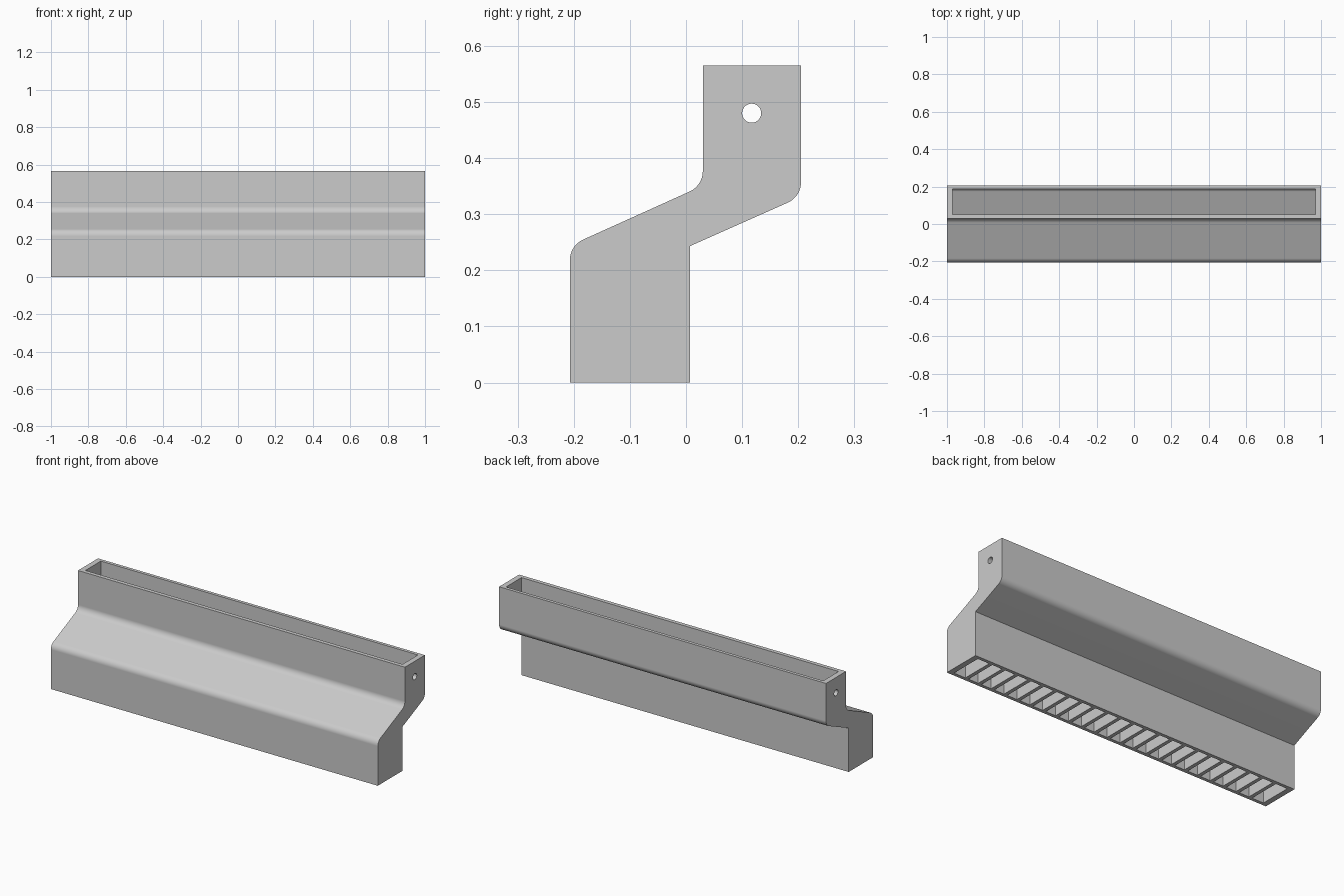
import bpy, bmesh, math
from mathutils import Vector

cube = bpy.data.objects.get("Cube")
if cube:
    bpy.data.objects.remove(cube, do_unlink=True)

grey = bpy.data.materials.new("light grey")
grey.use_nodes = True
colour = (0.6, 0.6, 0.6, 1)
grey.diffuse_color = colour
grey.node_tree.nodes["Principled BSDF"].inputs["Base Color"].default_value = colour


def rounded(points, steps=8):
    """Turn (y, z, radius) corners into an outline with filleted corners."""
    out = []
    for i, (y, z, r) in enumerate(points):
        p = Vector((y, z))
        if not r:
            out.append(p)
            continue
        a = (Vector(points[i - 1][:2]) - p).normalized()
        b = (Vector(points[(i + 1) % len(points)][:2]) - p).normalized()
        half = a.angle(b) / 2
        centre = p + (a + b).normalized() * r / math.sin(half)
        start = p + a * r / math.tan(half) - centre
        end = p + b * r / math.tan(half) - centre
        sweep = math.pi - 2 * half
        for k in range(steps + 1):
            t = k / steps
            arc = start * math.sin((1 - t) * sweep) + end * math.sin(t * sweep)
            out.append(centre + arc / math.sin(sweep))
    return out


def add_prism(bm, outline, x0, x1):
    """Extrude a (y, z) outline along x."""
    face = bm.faces.new([bm.verts.new((x0, y, z)) for y, z in outline])
    grown = bmesh.ops.extrude_face_region(bm, geom=[face])["geom"]
    bmesh.ops.translate(bm, vec=(x1 - x0, 0, 0),
                        verts=[v for v in grown if isinstance(v, bmesh.types.BMVert)])


def make_object(name, bm):
    bmesh.ops.recalc_face_normals(bm, faces=bm.faces)
    mesh = bpy.data.meshes.new(name)
    bm.to_mesh(mesh)
    bm.free()
    mesh.materials.append(grey)
    obj = bpy.data.objects.new(name, mesh)
    bpy.context.collection.objects.link(obj)
    return obj


def prism(name, outline, x0, x1):
    bm = bmesh.new()
    add_prism(bm, outline, x0, x1)
    return make_object(name, bm)


# Outer body: an offset duct with rounded bends
TOP = 0.565
outer = rounded([(0.007, 0, 0), (0.007, 0.243, 0), (0.205, 0.331, 0.04),
                 (0.205, TOP, 0), (0.03, TOP, 0), (0.03, 0.351, 0.04),
                 (-0.207, 0.244, 0.04), (-0.207, 0, 0)])
duct = prism("duct_body", outer, -1, 1)

# Inner channel, open at the top and bottom
FRONT, BACK = -0.189, -0.011
inner = rounded([(BACK, -0.1, 0), (BACK, 0.255, 0), (0.187, 0.343, 0.022),
                 (0.187, 0.7, 0), (0.052, 0.7, 0), (0.052, 0.341, 0.058),
                 (FRONT, 0.232, 0.022), (FRONT, -0.1, 0)])
channel = prism("channel_cutter", inner, -0.97, 0.97)

# Round hole through both end walls
circle = [(0.117 + 0.017 * math.cos(k * math.tau / 32),
           0.48 + 0.017 * math.sin(k * math.tau / 32)) for k in range(32)]
hole = prism("hole_cutter", circle, -1.1, 1.1)

bpy.context.view_layer.objects.active = duct
for cutter in (channel, hole):
    cutter.hide_render = True
    mod = duct.modifiers.new("cut", 'BOOLEAN')
    mod.operation = 'DIFFERENCE'
    mod.solver = 'EXACT'
    mod.object = cutter
    bpy.ops.object.modifier_apply(modifier=mod.name)
    bpy.data.objects.remove(cutter, do_unlink=True)

# Row of upright fins across the bottom opening
CELLS, THICK = 24, 0.02
bm = bmesh.new()
for i in range(1, CELLS):
    x = -0.97 + 1.94 * i / CELLS
    add_prism(bm, [(FRONT, 0), (BACK, 0), (BACK, 0.2), (FRONT, 0.2)],
              x - THICK / 2, x + THICK / 2)
make_object("outlet_fins", bm)

# Smooth bends, crisp edges
bpy.ops.object.select_all(action='DESELECT')
duct.select_set(True)
bpy.context.view_layer.objects.active = duct
bpy.ops.object.shade_smooth_by_angle(angle=math.radians(20))
weighted = duct.modifiers.new("even shading", 'WEIGHTED_NORMAL')
weighted.keep_sharp = True
